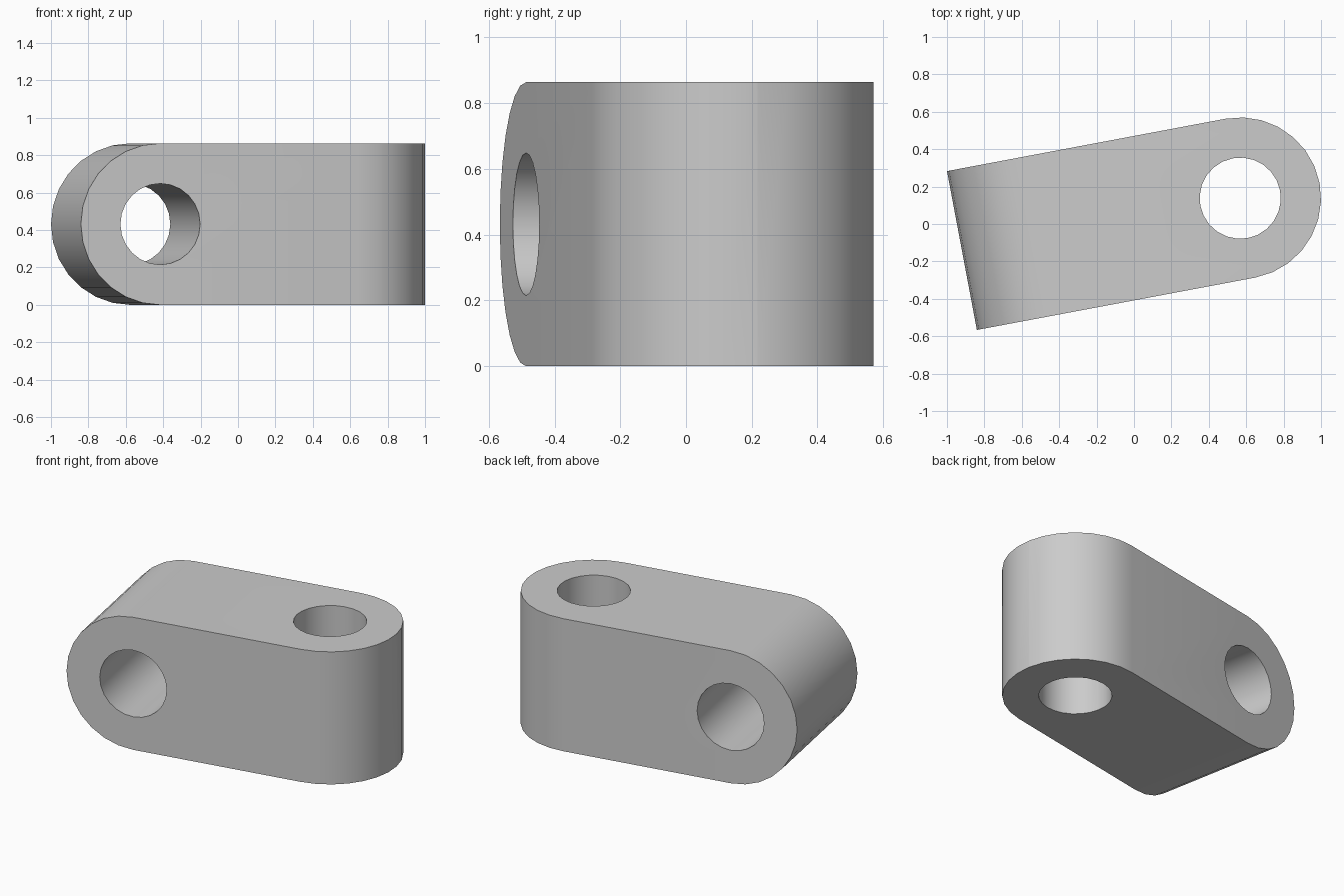
import bpy, bmesh, math
from mathutils import Matrix, Vector

cube = bpy.data.objects.get("Cube")
if cube:
    bpy.data.objects.remove(cube, do_unlink=True)

R = 0.432                # half thickness and end radius
HOLE = 0.217             # bore radius
LENGTH = 1.514           # flat end to centre of the rounded end
FAR = -LENGTH + R        # centre of the crosswise bore
EXTRA = 0.3              # overshoot of cutters

grey = bpy.data.materials.new("plain_grey")
grey.use_nodes = True
grey.diffuse_color = (0.6, 0.6, 0.6, 1)
grey.node_tree.nodes["Principled BSDF"].inputs["Base Color"].default_value = (0.6, 0.6, 0.6, 1)


def prism(name, profile, half, crosswise=False):
    """Extrude a 2D profile by +-half, along z or (crosswise) along y."""
    bm = bmesh.new()
    face = bm.faces.new([bm.verts.new((x, y, -half)) for x, y in profile])
    top = bmesh.ops.extrude_face_region(bm, geom=[face])
    verts = [v for v in top["geom"] if isinstance(v, bmesh.types.BMVert)]
    bmesh.ops.translate(bm, verts=verts, vec=Vector((0, 0, 2 * half)))
    if crosswise:
        bm.transform(Matrix.Rotation(math.pi / 2, 4, "X"))
    bmesh.ops.recalc_face_normals(bm, faces=bm.faces)
    mesh = bpy.data.meshes.new(name)
    bm.to_mesh(mesh)
    bm.free()
    mesh.materials.append(grey)
    obj = bpy.data.objects.new(name, mesh)
    bpy.context.collection.objects.link(obj)
    return obj


def arc(cx, radius, start, sweep, steps):
    return [(cx + radius * math.cos(start + sweep * i / steps),
             radius * math.sin(start + sweep * i / steps)) for i in range(steps + 1)]


def circle(cx):
    return arc(cx, HOLE, 0, math.tau, 24)[:-1]


# Block rounded in plan at one end
block = prism("link_block", arc(0, R, -math.pi / 2, math.pi, 14) + [(-LENGTH, R), (-LENGTH, -R)], R)

# Crosswise rounding of the other end, then the two bores
side = arc(FAR, R, math.pi / 2, math.pi, 14) + [(R + EXTRA, -R), (R + EXTRA, R)]
cutters = [
    (prism("end_rounding", side, R + EXTRA, True), "INTERSECT"),
    (prism("upright_bore", circle(0), R + EXTRA), "DIFFERENCE"),
    (prism("crosswise_bore", circle(FAR), R + EXTRA, True), "DIFFERENCE"),
]
bpy.ops.object.select_all(action="DESELECT")
bpy.context.view_layer.objects.active = block
block.select_set(True)
for cutter, operation in cutters:
    cutter.hide_render = True
    mod = block.modifiers.new(cutter.name, "BOOLEAN")
    mod.operation, mod.object, mod.solver = operation, cutter, "EXACT"
    bpy.ops.object.modifier_apply(modifier=mod.name)
    bpy.data.objects.remove(cutter, do_unlink=True)

# Place the finished link and smooth its curved walls
block.location = (0.568, 0.138, R)
block.rotation_euler.z = math.radians(10.65)
bpy.ops.object.shade_smooth_by_angle(angle=math.radians(30))
